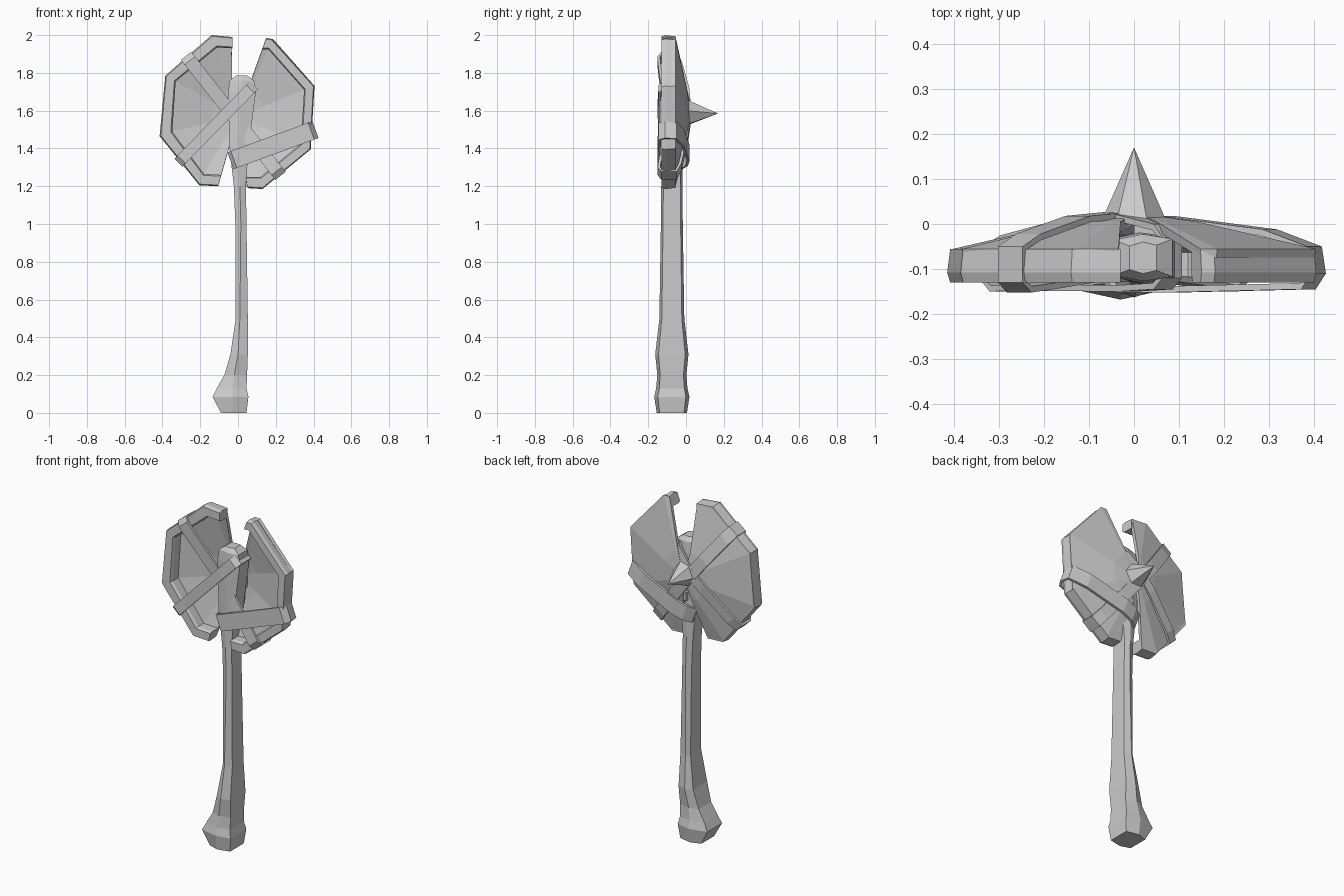
import bpy, bmesh
from mathutils import Vector

if "Cube" in bpy.data.objects:
    bpy.data.objects.remove(bpy.data.objects["Cube"])

def make(name, verts, faces):
    me = bpy.data.meshes.new(name)
    me.from_pydata([tuple(v) for v in verts], [], faces)
    bm = bmesh.new()
    bm.from_mesh(me)
    bmesh.ops.recalc_face_normals(bm, faces=bm.faces)
    bm.to_mesh(me)
    bm.free()
    ob = bpy.data.objects.new(name, me)
    bpy.context.collection.objects.link(ob)
    return ob

def loft(name, rings, closed=False):
    """Skin a list of equal rings; cap the ends unless the sweep is closed."""
    n, m = len(rings[0]), len(rings)
    faces = []
    for i in range(m if closed else m - 1):
        a, b = i * n, ((i + 1) % m) * n
        faces += [(a + j, a + (j + 1) % n, b + (j + 1) % n, b + j) for j in range(n)]
    if not closed:
        faces += [tuple(range(n)), tuple(range((m - 1) * n, m * n))]
    return make(name, [v for r in rings for v in r], faces)

# Handle: six-sided section, flat on the right; rows are z, left, middle, right, half depth
YC = -0.075
rows = [(0, -.09, -.03, .045, .08), (.085, -.135, -.03, .055, .093),
        (.13, -.112, -.03, .045, .083), (.2, -.072, -.02, .048, .077),
        (.31, -.04, 0, .052, .088), (.5, -.012, .01, .052, .066),
        (1, -.014, .015, .045, .058), (1.2, -.022, .01, .042, .056),
        (1.4, -.045, .005, .055, .056), (1.7, -.052, .015, .095, .056),
        (1.76, -.045, .02, .085, .052), (1.785, -.01, .02, .05, .035)]
loft("handle", [[(l, YC - .75 * h, z), (m, YC - h, z), (r, YC - .8 * h, z),
                 (r, YC + .8 * h, z), (m, YC + h, z), (l, YC + .75 * h, z)]
                for z, l, m, r, h in rows])

# Broken shield halves: outer and inner rim outlines in x, z
halves = {
    "left": ([(-.03, 1.99), (-.14, 2.0), (-.385, 1.785), (-.415, 1.465), (-.205, 1.205), (-.105, 1.2)],
             [(-.03, 1.93), (-.11, 1.935), (-.33, 1.755), (-.348, 1.49), (-.18, 1.265), (-.088, 1.26)]),
    "right": ([(.15, 1.985), (.18, 1.98), (.405, 1.73), (.385, 1.395), (.13, 1.185), (.05, 1.19)],
              [(.128, 1.925), (.16, 1.925), (.35, 1.71), (.332, 1.425), (.12, 1.25), (.04, 1.25)]),
}
section = [(0, -.115), (.12, -.13), (.9, -.13), (1, -.108), (.9, -.055), (0, -.055)]
apex = Vector((0, 1.57))
for side, (outer, inner) in halves.items():
    rings = []
    for o, i in zip(outer, inner):
        o, i = Vector(o), Vector(i)
        rings.append([(p.x, y, p.y) for f, y in section for p in [i.lerp(o, f)]])
    loft(side + "_rim", rings)
    # Dished plate bulging to the back
    verts, faces, n = [], [], len(inner)
    for k, y in ((-.15, -.065), (.6, -.005)):
        for p in inner:
            q = Vector(p).lerp(apex, k)
            if side == "left":
                q.x = min(q.x, -.03)
            verts.append((q.x, y, q.y))
    verts.append((apex.x, .015, apex.y))
    for j in range(n - 1):
        faces += [(j, j + 1, n + j + 1, n + j), (n + j, n + j + 1, 2 * n)]
    plate = make(side + "_plate", verts, faces)
    mod = plate.modifiers.new("thickness", "SOLIDIFY")
    mod.thickness, mod.offset = .02, 0

# Spike on the back
base = [(.075, 1.6), (.03, 1.66), (-.04, 1.65), (-.075, 1.58), (-.035, 1.52), (.04, 1.525)]
make("spike", [(x, .0, z) for x, z in base] + [(0, .17, 1.585)],
     [(i, (i + 1) % 6, 6) for i in range(6)] + [tuple(range(6))])

# Straps: closed loops in a plane along p0-p1; profile is (fraction along, y)
def strap(name, p0, p1, width, profile, thick=.014):
    p0, p1 = Vector(p0), Vector(p1)
    d = p1 - p0
    length = d.length
    u = d.normalized()
    w = Vector((-u.y, u.x)) * width / 2
    pts = [Vector((f * length, y)) for f, y in profile]
    rings = []
    for i, p in enumerate(pts):
        t = (pts[(i + 1) % len(pts)] - pts[i - 1]).normalized()
        q = p + Vector((-t.y, t.x)) * thick
        ring = []
        for c, s in ((p, 1), (q, 1), (q, -1), (p, -1)):
            at = p0 + u * c.x + w * s
            ring.append((at.x, c.y, at.y))
        rings.append(ring)
    loft(name, rings, True)

long_loop = [(.0, -.05), (0, -.13), (.04, -.152), (.14, -.145), (.5, -.115), (.86, -.14),
             (.96, -.15), (1, -.13), (1, -.05), (.93, -.025), (.7, .01), (.5, .028),
             (.3, .018), (.08, -.022)]
strap("long_strap", (-.275, 1.89), (.225, 1.255), .07, long_loop)
strap("cross_strap", (-.315, 1.325), (.085, 1.735), .06,
      [(0, -.05), (0, -.13), (.04, -.15), (.15, -.148), (.75, -.15), (.95, -.145), (1, -.12),
       (1, -.03), (.95, .0), (.7, .025), (.5, .018), (.1, -.025)])
strap("side_strap", (-.04, 1.335), (.41, 1.5), .095,
      [(0, -.02), (0, -.13), (.04, -.152), (.3, -.152), (.95, -.145), (1, -.11),
       (.98, -.05), (.76, -.012), (.25, .018), (.1, .01)])

# Splintered shield pieces beside the handle
for k, (x0, x1, z0, z1) in enumerate([(.0, .065, 1.51, 1.62), (.0, .055, 1.42, 1.5)]):
    loft("splinter_%d" % (k + 1), [[(x0, y, z0), (x1, y, z0 + .01), (x1, y, z1), (x0, y, z1 - .03)]
                                   for y in (-.11, .0)])
